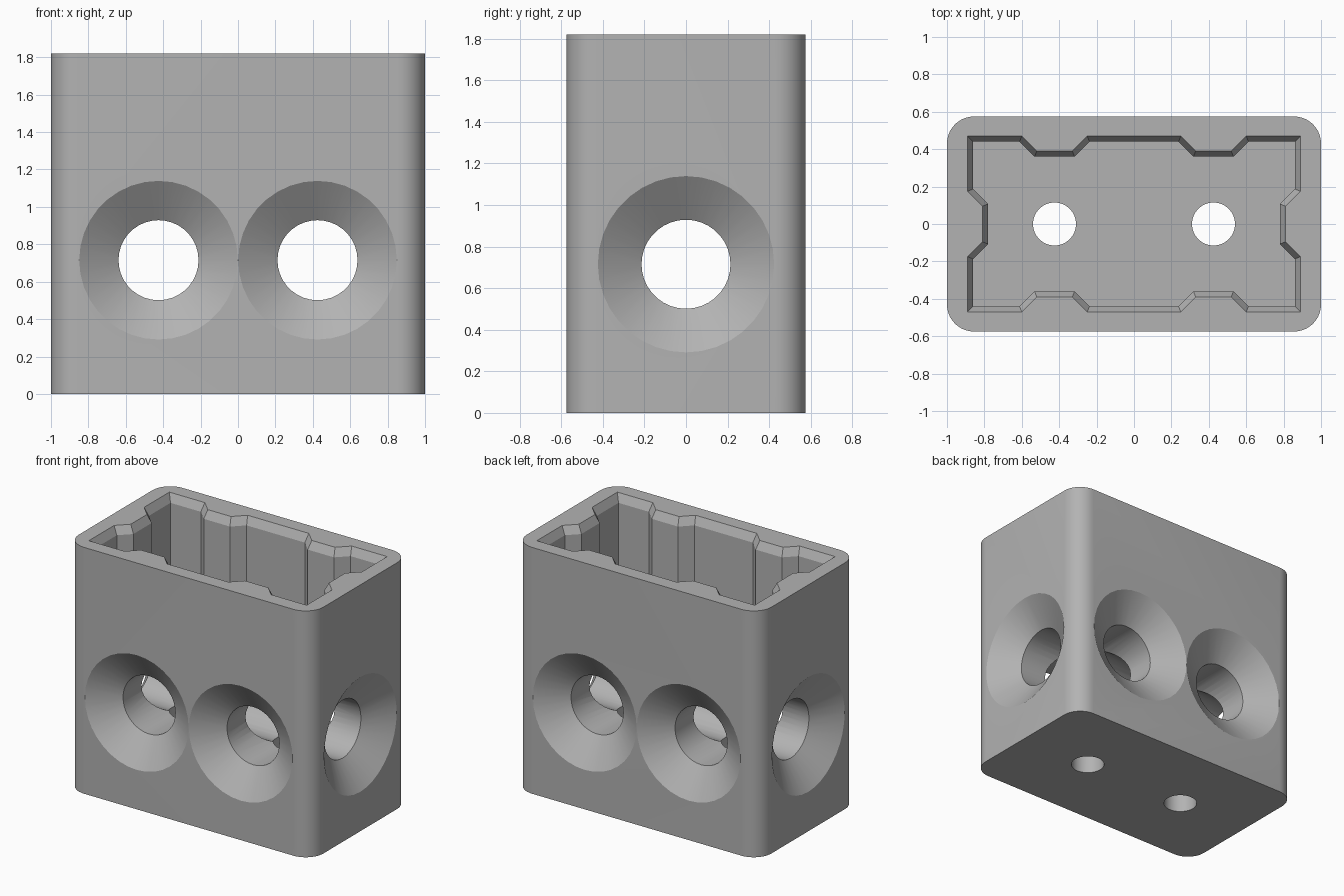
import bpy
import bmesh
import math
from mathutils import Matrix, Vector

if "Cube" in bpy.data.objects:
    bpy.data.objects.remove(bpy.data.objects["Cube"], do_unlink=True)

HALF_X, HALF_Y, HEIGHT = 1.0, 0.575, 1.82
CORNER = 0.145
HOLE_Z, HOLE_X = 0.715, 0.425
FLOOR_Z = 1.12
SEGMENTS = 36

grey = bpy.data.materials.new("plain grey")
grey.use_nodes = True
colour = (0.45, 0.45, 0.45, 1)
grey.diffuse_color = colour
grey.node_tree.nodes["Principled BSDF"].inputs["Base Color"].default_value = colour


def loft(name, rings, matrix=Matrix()):
    """Skin a stack of matching closed rings and cap both ends."""
    bm = bmesh.new()
    loops = [[bm.verts.new(matrix @ Vector(p)) for p in ring] for ring in rings]
    n = len(loops[0])
    for low, high in zip(loops, loops[1:]):
        for i in range(n):
            j = (i + 1) % n
            bm.faces.new((low[i], low[j], high[j], high[i]))
    bm.faces.new(loops[0][::-1])
    bm.faces.new(loops[-1])
    bmesh.ops.recalc_face_normals(bm, faces=bm.faces)
    mesh = bpy.data.meshes.new(name)
    bm.to_mesh(mesh)
    bm.free()
    mesh.materials.append(grey)
    obj = bpy.data.objects.new(name, mesh)
    bpy.context.collection.objects.link(obj)
    return obj


def at_height(outline, z):
    return [(x, y, z) for x, y in outline]


def rounded_outline(steps=10):
    points = []
    for quarter, (sx, sy) in enumerate([(1, 1), (-1, 1), (-1, -1), (1, -1)]):
        for k in range(steps + 1):
            a = (quarter + k / steps) * math.pi / 2
            points.append((sx * (HALF_X - CORNER) + CORNER * math.cos(a),
                           sy * (HALF_Y - CORNER) + CORNER * math.sin(a)))
    return points


def socket_outline(inset):
    """Rectangular socket with inward ribs; inset narrows it below the rim."""
    x, y = 0.89 - inset, 0.47 - inset
    wide, narrow = 0.175 + inset * 0.4, 0.095 + inset * 0.4
    rib = 0.08
    quarter = [(x, wide), (x, y), (HOLE_X + wide, y), (HOLE_X + narrow, y - rib),
               (HOLE_X - narrow, y - rib), (HOLE_X - wide, y)]
    right = [(x - rib, narrow)] + quarter
    top = right + [(-px, py) for px, py in reversed(right)]
    return top + [(-px, -py) for px, py in top]


def bore(name, profile, matrix):
    """Turn a (radius, distance) profile around its axis."""
    angles = [2 * math.pi * i / SEGMENTS for i in range(SEGMENTS)]
    return loft(name, [[(r * math.cos(a), r * math.sin(a), z) for a in angles]
                       for r, z in profile], matrix)


def countersunk(half):
    """Through hole flared at both ends, running just past the faces."""
    depth, wide, narrow, extra = 0.145, 0.424, 0.214, 0.02
    flare = wide + extra * (wide - narrow) / depth
    end = [(flare, half + extra), (narrow, half - depth)]
    return [(r, -z) for r, z in end] + end[::-1]


# Rounded solid block
outline = rounded_outline()
body = loft("socket_block", [at_height(outline, 0), at_height(outline, HEIGHT)])

# Stepped socket in the top, with a bevelled mouth
rim, inner = socket_outline(0), socket_outline(0.03)
cutters = [loft("socket_cutter", [at_height(inner, FLOOR_Z), at_height(inner, HEIGHT - 0.06),
                                  at_height(rim, HEIGHT), at_height(rim, HEIGHT + 0.1)])]

# Countersunk holes front to back, and narrow drain holes
for side in (-1, 1):
    spot = Matrix.Translation((side * HOLE_X, 0, HOLE_Z))
    cutters.append(bore("front_hole_cutter", countersunk(HALF_Y),
                        spot @ Matrix.Rotation(math.pi / 2, 4, "X")))
    cutters.append(bore("drain_hole_cutter", [(0.115, -0.8), (0.115, 0.8)], spot))

# Countersunk hole from side to side
cutters.append(bore("side_hole_cutter", countersunk(HALF_X),
                    Matrix.Translation((0, 0, HOLE_Z)) @ Matrix.Rotation(math.pi / 2, 4, "Y")))

bpy.ops.object.select_all(action="DESELECT")
bpy.context.view_layer.objects.active = body
body.select_set(True)
for cutter in cutters:
    cutter.hide_render = True
    cut = body.modifiers.new("cut", "BOOLEAN")
    cut.operation = "DIFFERENCE"
    cut.solver = "EXACT"
    cut.object = cutter
    bpy.ops.object.modifier_apply(modifier=cut.name)
    bpy.data.objects.remove(cutter, do_unlink=True)

bpy.ops.object.shade_smooth_by_angle(angle=math.radians(25))
